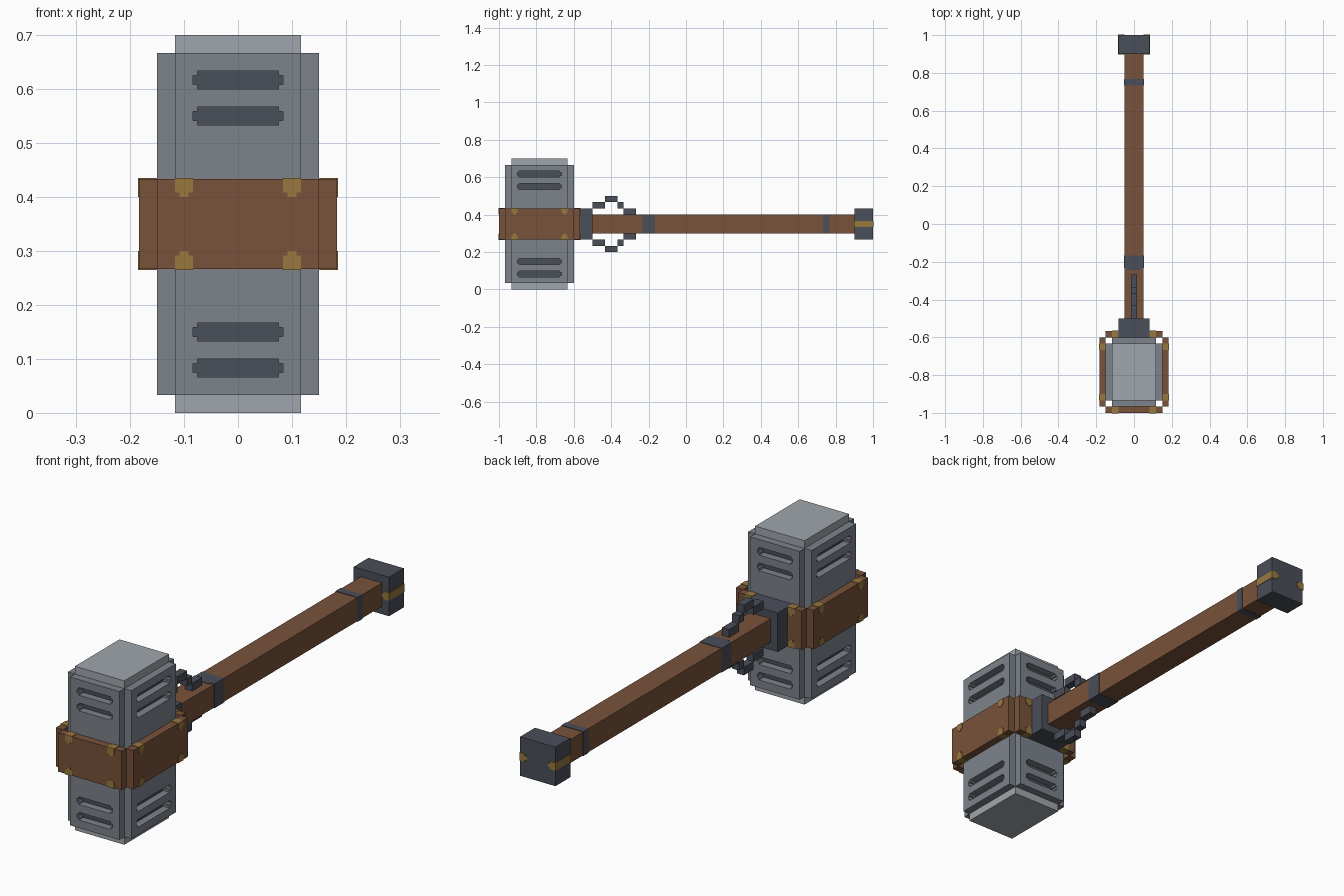
import bpy
import bmesh
from math import pi
from mathutils import Matrix, Vector

if "Cube" in bpy.data.objects:
    bpy.data.objects.remove(bpy.data.objects["Cube"], do_unlink=True)

UNIT = 1 / 30          # one block of the model
RAISE = 0.06           # how far painted plates stand proud, in blocks
HEAD_Y = -23.5         # centre of the hammer head, in blocks
MID_Z = 10.5           # centre height of the hammer, in blocks


def material(name, hex_code):
    def linear(v):
        return v / 12.92 if v <= 0.04045 else ((v + 0.055) / 1.055) ** 2.4
    rgb = [linear(int(hex_code[i:i + 2], 16) / 255) for i in (0, 2, 4)]
    mat = bpy.data.materials.new(name)
    mat.use_nodes = True
    mat.diffuse_color = (*rgb, 1)
    shader = next(n for n in mat.node_tree.nodes if n.type == "BSDF_PRINCIPLED")
    shader.inputs["Base Color"].default_value = (*rgb, 1)
    return mat


LIGHT = material("light steel", "a0a6ad")
STEEL = material("steel", "7c838b")
DARK = material("dark iron", "4a4e58")
WOOD = material("brown wood", "78523a")
GOLD = material("brass", "98783f")


def build(name, mat, boxes, frame=Matrix()):
    """One object from boxes given as (x0, x1, y0, y1, z0, z1) in blocks."""
    bm = bmesh.new()
    for x0, x1, y0, y1, z0, z1 in boxes:
        centre = Vector((x0 + x1, y0 + y1, z0 + z1)) / 2
        size = Matrix.Diagonal((x1 - x0, y1 - y0, z1 - z0, 1))
        bmesh.ops.create_cube(bm, size=1, matrix=Matrix.Translation(centre) @ size)
    bm.transform(Matrix.Scale(UNIT, 4) @ frame)
    mesh = bpy.data.meshes.new(name)
    bm.to_mesh(mesh)
    bm.free()
    mesh.materials.append(mat)
    obj = bpy.data.objects.new(name, mesh)
    bpy.context.collection.objects.link(obj)
    return obj


def flip_x(boxes):
    return boxes + [(-b[1], -b[0], *b[2:]) for b in boxes]


def flip_z(boxes):
    t = 2 * MID_Z
    return boxes + [(*b[:4], t - b[5], t - b[4]) for b in boxes]


# Head core with its exposed caps
build("head_core", LIGHT, [(-3.5, 3.5, HEAD_Y - 4.5, HEAD_Y + 4.5, 0, 21)])

# Four slotted plates, wooden band and brass studs around the head
SLOTS = (2, 4, 16, 18)
SIDES = ("front", "left", "back", "right")
for turn, side in enumerate(SIDES):
    frame = Matrix.Translation((0, HEAD_Y, 0)) @ Matrix.Rotation(turn * pi / 2, 4, "Z")
    half, inner = (3.5, 4.5) if turn % 2 == 0 else (4.5, 3.5)
    slot = half - 1
    outer, rim = inner + 1, inner + 2

    # Plate: jambs, bars between the slots, and small corner blocks
    boxes = flip_x([(slot, half, -outer, -inner, 1, 20)])
    edges = [1] + [z for s in SLOTS for z in (s, s + 1)] + [20]
    for low, high in zip(edges[::2], edges[1::2]):
        boxes.append((-slot, slot, -outer, -inner, low, high))
    for s in SLOTS:
        for z in (s, s + 0.75):
            boxes += flip_x([(slot - 0.25, slot, -outer, -inner, z, z + 0.25)])
    build(side + "_plate", STEEL, boxes, frame)
    build(side + "_slot_backs", DARK,
          [(-slot, slot, -inner - RAISE, -inner, s, s + 1) for s in SLOTS], frame)

    # Band, split at the back by the collar
    if side == "back":
        band = flip_x([(2.5, half + 1, -rim, -outer, 8, 13)])
    else:
        band = [(-half - 1, half + 1, -rim, -outer, 8, 13)]
    build(side + "_band", WOOD, band, frame)

    # Studs with clipped inner corners
    stud = [(slot, half, -rim - RAISE, -outer, 12.25, 13 + RAISE),
            (slot + 0.25, half - 0.25, -rim - RAISE, -outer, 12, 12.25)]
    build(side + "_studs", GOLD, flip_z(flip_x(stud)), frame)

# Handle, collar and pommel
build("collar", DARK, [(-2.5, 2.5, -18, -15, 8, 13)])
build("handle", WOOD, [(-1.5, 1.5, -15, 27, 9, 12)])
build("pommel", DARK, [(-2.5, 2.5, 27, 30, 8, 13)])

# Iron rings around the handle, the first with a small tongue
w = 1.5 + RAISE
build("lower_ring", DARK, [(-w, w, 22, 23, MID_Z - w, MID_Z + w)])
build("upper_ring", DARK, [(-w, w, -7, -5, MID_Z - w, MID_Z + w),
                           (-1, 1, -7.3, -7, MID_Z - w, MID_Z + w)])

# Brass bands wrapping the sides of the pommel, with clipped ends
build("pommel_bands", GOLD, flip_x([
    (1.75, 2.5 + RAISE, 27 - RAISE, 30 + RAISE, 10, 11),
    (1.5, 1.75, 27 - RAISE, 30 + RAISE, 10.25, 10.75)]))

# Stepped guard loops above and below the handle
loop = [(-0.5, 0.5, y0, y1, z, z + 1) for y0, y1, z in
        ((-15, -13, 13), (-13, -11, 14), (-11, -10, 13), (-10, -8, 12))]
build("guard_loops", DARK, flip_z(loop))
